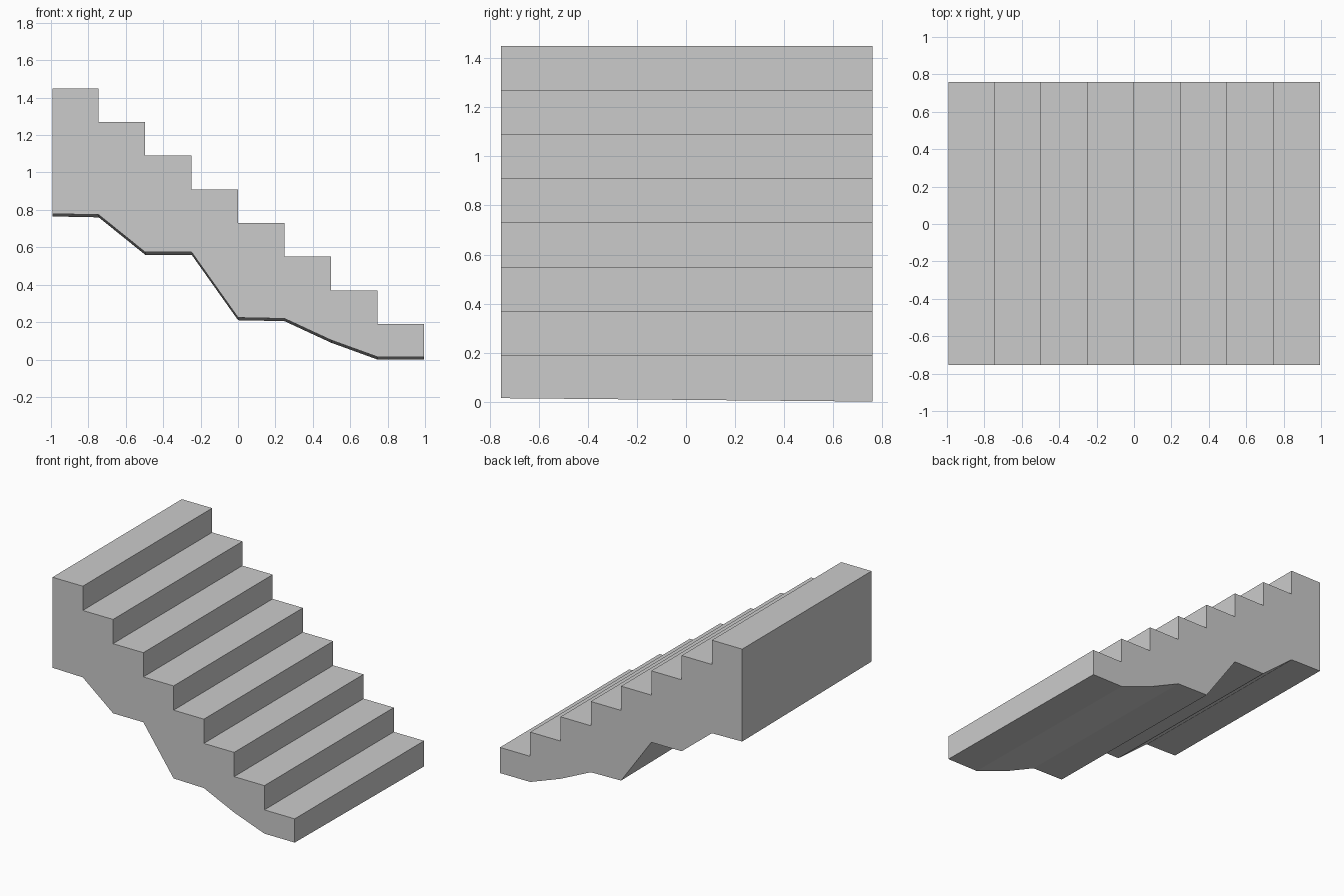
import bpy, bmesh

if "Cube" in bpy.data.objects:
    bpy.data.objects.remove(bpy.data.objects["Cube"])

STEPS = 8
X0, X1 = -0.993, 0.994
Y_FRONT, Y_BACK = -0.755, 0.76
run = (X1 - X0) / STEPS

# Stepped upper outline, from the high end down to the low end
upper = []
for i in range(STEPS):
    z = 1.45 - i * 0.18
    upper += [(X0 + i * run, z), (X0 + (i + 1) * run, z)]

# Broken underside, one height per step edge, from low end to high end
heights = [0.0, 0.0, 0.09, 0.205, 0.21, 0.56, 0.56, 0.76, 0.765]
lower = [(X1 - i * run, z) for i, z in enumerate(heights)]

# Solid staircase: side outline bridged from front to back
bm = bmesh.new()


def outline(y, lift):
    points = upper + [(x, z + lift) for x, z in lower]
    return [bm.verts.new((x, y, z)) for x, z in points]


front = outline(Y_FRONT, 0.014)  # underside is slightly higher at the front
back = outline(Y_BACK, 0.0)
bm.faces.new(front)
bm.faces.new(back[::-1])
n = len(front)
for i in range(n):
    j = (i + 1) % n
    bm.faces.new((front[i], back[i], back[j], front[j]))
bmesh.ops.recalc_face_normals(bm, faces=bm.faces)

mesh = bpy.data.meshes.new("staircase")
bm.to_mesh(mesh)
bm.free()
bpy.context.collection.objects.link(bpy.data.objects.new("staircase", mesh))
